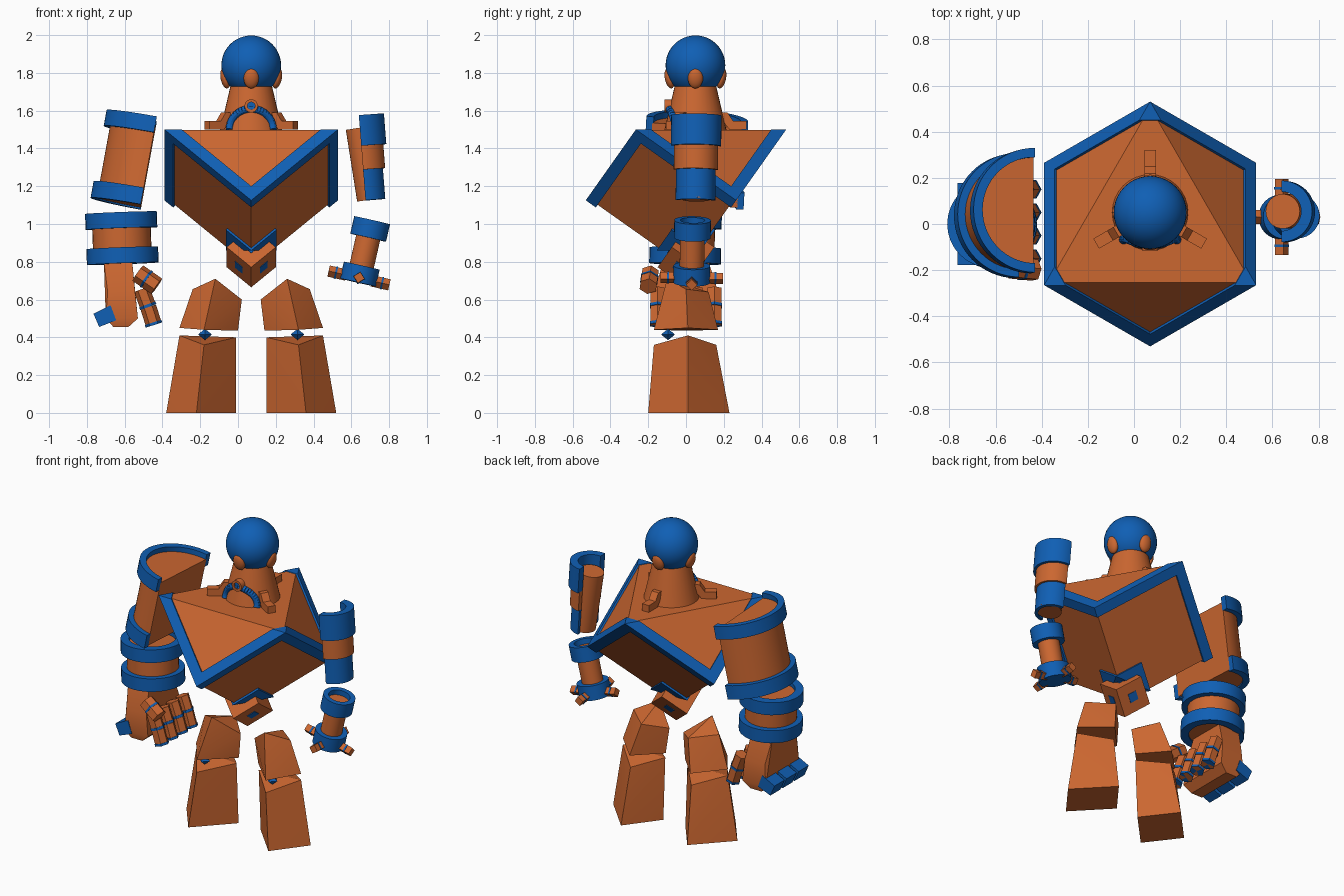
import bpy, bmesh, math
from mathutils import Vector, Matrix

if "Cube" in bpy.data.objects:
    bpy.data.objects.remove(bpy.data.objects["Cube"])


def material(name, rgb):
    m = bpy.data.materials.new(name)
    m.use_nodes = True
    m.diffuse_color = (*rgb, 1)
    m.node_tree.nodes["Principled BSDF"].inputs["Base Color"].default_value = (*rgb, 1)
    return m


ORANGE = material("burnt orange", (0.6, 0.135, 0.03))
BLUE = material("strong blue", (0.005, 0.115, 0.46))
CX = 0.07  # body centre line
NECK = Vector((CX, 0.05, 0))


def finish(name, bm, mat):
    bmesh.ops.remove_doubles(bm, verts=bm.verts, dist=1e-5)
    bmesh.ops.recalc_face_normals(bm, faces=bm.faces)
    mesh = bpy.data.meshes.new(name)
    bm.to_mesh(mesh)
    bm.free()
    mesh.materials.append(mat)
    ob = bpy.data.objects.new(name, mesh)
    bpy.context.collection.objects.link(ob)
    return ob


def hull(name, points, mat):
    bm = bmesh.new()
    bmesh.ops.convex_hull(bm, input=[bm.verts.new(p) for p in points])
    return finish(name, bm, mat)


def prism(name, points, depth, mat):
    bm = bmesh.new()
    face = bm.faces.new([bm.verts.new(p) for p in points])
    new = bmesh.ops.extrude_face_region(bm, geom=[face])["geom"]
    bmesh.ops.translate(bm, vec=depth, verts=[g for g in new if isinstance(g, bmesh.types.BMVert)])
    return finish(name, bm, mat)


def tube(name, p0, p1, r, mat, r_in=0, r_top=None, half=False, out=(1, 0, 0), n=32):
    """Solid, hollow, tapered or half cylinder between two points."""
    p0, p1 = Vector(p0), Vector(p1)
    r_top = r if r_top is None else r_top
    axis = (p1 - p0).normalized()
    side = Vector(out)
    side = (side - axis * side.dot(axis)).normalized()
    other = axis.cross(side)
    sweep = math.pi if half else math.tau
    bm = bmesh.new()
    cols = []
    for i in range(n + 1 if half else n):
        a = sweep * (i / n - 0.5)
        d = side * math.cos(a) + other * math.sin(a)
        cols.append([bm.verts.new(p) for p in
                     (p0 + d * r, p1 + d * r_top, p1 + d * r_in, p0 + d * r_in)])
    if half:
        bm.faces.new(cols[0])
        bm.faces.new(cols[-1])
    pairs = list(zip(cols, cols[1:])) + ([] if half else [(cols[-1], cols[0])])
    for a, b in pairs:
        for k in range(4):
            j = (k + 1) % 4
            bm.faces.new((a[k], a[j], b[j], b[k]))
    return finish(name, bm, mat)


def ball(name, centre, scale, mat, spin=None):
    bm = bmesh.new()
    bmesh.ops.create_uvsphere(bm, u_segments=40, v_segments=24, radius=1)
    m = Matrix.Translation(centre) @ (spin or Matrix()) @ Matrix.Diagonal((*scale, 1))
    bmesh.ops.transform(bm, matrix=m, verts=bm.verts)
    return finish(name, bm, mat)


# Axes of a cube balanced on one corner
H, V = math.sqrt(2 / 3), math.sqrt(1 / 3)
AXES = [Vector((H * math.cos(math.radians(d)), H * math.sin(math.radians(d)), V)) for d in (-90, 150, 30)]


def corner_box(name, lo, hi, base_z, mat, z_min=None, z_max=None):
    bm = bmesh.new()
    pts = [(x, y, z) for x in (lo[0], hi[0]) for y in (lo[1], hi[1]) for z in (lo[2], hi[2])]
    verts = [bm.verts.new(Vector((CX, 0, base_z)) + sum((a * c for a, c in zip(AXES, p)), Vector())) for p in pts]
    bmesh.ops.convex_hull(bm, input=verts)
    for z, sign in ((z_min, -1), (z_max, 1)):
        if z is not None:
            geom = bm.verts[:] + bm.edges[:] + bm.faces[:]
            cut = bmesh.ops.bisect_plane(bm, geom=geom, plane_co=(0, 0, z), plane_no=(0, 0, sign), clear_outer=True)
            edges = [e for e in cut["geom_cut"] if isinstance(e, bmesh.types.BMEdge)]
            bmesh.ops.edgeloop_fill(bm, edges=edges)
    return finish(name, bm, mat)


# Torso: truncated corner cube, zigzag frame and lower socket
A, T, R, S = 0.65, 0.065, 0.012, 0.19
corner_box("torso", [R] * 3, [A - R] * 3, 0.75, ORANGE, 0.865, 1.497)
corner_box("hip_socket", [0] * 3, [S] * 3, 0.75, BLUE, 0.86)
for i in range(3):
    for j, k in (((i + 1) % 3, (i + 2) % 3), ((i + 2) % 3, (i + 1) % 3)):
        lo, hi = [0] * 3, [A] * 3
        lo[j], hi[k] = A - T, T
        corner_box("torso_frame", lo, hi, 0.75, BLUE, None, 1.5)

# Hip cube with square inlays
B = 0.184
corner_box("hip", [0] * 3, [B] * 3, 0.665, ORANGE)
for i in range(3):
    lo, hi = [B / 2 - 0.028] * 3, [B / 2 + 0.028] * 3
    lo[i], hi[i] = -0.003, B + 0.003
    corner_box("hip_inlay", lo, hi, 0.665, BLUE)

# Neck, head and ear pads
tube("neck", NECK + Vector((0, 0, 1.495)), NECK + Vector((0, 0, 1.73)), 0.165, ORANGE, r_top=0.11)
ball("head", NECK + Vector((0, 0, 1.84)), (0.158, 0.158, 0.158), BLUE)
for q in range(4):
    turn = Matrix.Rotation(q * math.pi / 2, 4, "Z")
    ball("ear_pad", NECK + turn @ Vector((0.137, 0, 1.772)), (0.025, 0.04, 0.055), ORANGE,
         turn @ Matrix.Rotation(0.2, 4, "Y"))

# Hooks around the neck base
HOOK = [(.13, 1.59), (.17, 1.59), (.2, 1.545), (.27, 1.545), (.27, 1.5), (.18, 1.5), (.14, 1.55)]
for d in (90, 210, 330):
    turn = Matrix.Rotation(math.radians(d), 4, "Z")
    pts = [NECK + turn @ Vector((r, -0.025, z)) for r, z in HOOK]
    prism("neck_hook", pts, turn @ Vector((0, 0.05, 0)), ORANGE)

# Collar arch wrapped on the neck front, with a round clasp
path = []
for i in range(25):
    a = math.pi * i / 24
    x, z = 0.115 * math.cos(a), 0.11 * math.sin(a)
    path.append(NECK + Vector((x, -math.sqrt((0.165 - 0.235 * z) ** 2 - x * x), 1.5 + z)))
for a, b in zip(path, path[1:]):
    tube("collar_arch", a, b, 0.02, BLUE, out=(0, -1, 0), n=12)
tube("clasp_ring", (CX, -0.06, 1.625), (CX, -0.115, 1.625), 0.035, ORANGE, r_in=0.02)
tube("clasp_centre", (CX, -0.06, 1.625), (CX, -0.105, 1.625), 0.022, BLUE)

# Legs: corner-forward tapered blocks and knee gems, mirrored about the body
SHIN = [(-.38, .01, 0), (-.22, -.2, 0), (-.01, .02, 0), (-.17, .23, 0),
        (-.31, .01, .41), (-.18, -.17, .36), (-.01, 0, .4), (-.15, .16, .36)]
THIGH = [(-.31, .01, .45), (-.18, -.17, .44), (0, .01, .435), (-.15, .17, .44),
         (-.24, 0, .655), (-.12, -.1, .71), (.02, 0, .6), (-.1, .12, .64)]
GEM = [(-.175 + x, -.095 + y, .415 + z) for s in (-1, 1)
       for x, y, z in ((.037 * s, 0, 0), (0, .037 * s, 0), (0, 0, .03 * s))]
for side in ("right", "left"):
    for part, pts, mat in (("shin", SHIN, ORANGE), ("thigh", THIGH, ORANGE), ("knee_gem", GEM, BLUE)):
        hull(side + "_" + part, [(x if side == "right" else 2 * CX - x, y, z) for x, y, z in pts], mat)

# Right upper arm: half cylinder with end bands
lo, hi = Vector((-.515, .035, 1.09)), Vector((-.43, .06, 1.555))
out = (-1, 0, 0)
tube("right_upper_arm", lo.lerp(hi, .02), lo.lerp(hi, .93), 0.237, ORANGE, half=True, out=out)
for a, b in ((0, .19), (.82, 1)):
    tube("right_upper_arm_band", lo.lerp(hi, a), lo.lerp(hi, b), 0.27, BLUE, r_in=0.23, half=True, out=out)

# Right forearm with two bands
lo, hi = Vector((-.61, -.005, .79)), Vector((-.62, 0, 1.06))
tube("right_forearm", lo.lerp(hi, .03), lo.lerp(hi, .9), 0.155, ORANGE)
for a, b in ((0, .31), (.69, 1)):
    tube("right_forearm_band", lo.lerp(hi, a), lo.lerp(hi, b), 0.19, BLUE, r_in=0.14)

# Right hand: palm, knuckle plates, curled fingers
hull("right_palm", [(x, y * w, z) for x0, x1, w, z in
                    ((-.71, -.56, .12, .8), (-.69, -.545, .17, .64), (-.7, -.53, .175, .5), (-.66, -.58, .16, .455))
                    for x in (x0, x1) for y in (-1, 1)], ORANGE)
for y in (-.125, 0, .125):
    hull("right_knuckle", [(x, y + d, z) for x, z in ((-.765, .525), (-.735, .455), (-.645, .49), (-.675, .57))
                           for d in (-.052, .052)], BLUE)
for y in (-.15, -.05, .05, .15):
    chain = [Vector(p) for p in ((-.51, y, .655), (-.475, y, .56), (-.445, y, .465))]
    for a, b in zip(chain, chain[1:]):
        tube("right_finger", a, b, 0.043, ORANGE, n=6)
        tube("right_finger_joint", a.lerp(b, .85), b, 0.046, BLUE, n=6)
a, b = Vector((-.53, -.19, .74)), Vector((-.43, -.2, .67))
tube("right_thumb", a, b, 0.05, ORANGE, n=6)
tube("right_thumb_joint", a.lerp(b, .4), a.lerp(b, .5), 0.053, BLUE, n=6)

# Left upper arm: slim core beside stepped half shells
tube("left_upper_arm_core", (.705, .055, 1.13), (.645, .055, 1.51), 0.075, ORANGE)
lo, hi = Vector((.675, .05, 1.125)), Vector((.64, .055, 1.575))
for a, b, r, mat in ((0, .36, .105, BLUE), (.36, .64, .117, ORANGE), (.64, 1, .133, BLUE)):
    tube("left_upper_arm_shell", lo.lerp(hi, a), lo.lerp(hi, b), r, mat, r_in=0.085, half=True)

# Left forearm: open cuff, shaft, wrist ring and four stub fingers
lo, hi = Vector((.635, .03, .69)), Vector((.71, .035, 1.02))
axis = (hi - lo).normalized()
tube("left_forearm", lo.lerp(hi, .1), lo.lerp(hi, .9), 0.065, ORANGE)
tube("left_cuff", lo.lerp(hi, .72), hi, 0.097, BLUE, r_in=0.065)
tube("left_wrist", lo, lo.lerp(hi, .27), 0.097, BLUE)
across = Vector((axis.z, 0, -axis.x))
for q in range(4):
    d = Matrix.Rotation(q * math.pi / 2, 3, axis) @ across
    p = lo + axis * 0.025
    tube("left_finger", p + d * .07, p + d * .165, 0.03, ORANGE, out=axis, n=4)
    tube("left_finger_joint", p + d * .12, p + d * .13, 0.033, BLUE, out=axis, n=4)

# Smooth round parts, keep edges sharp
bpy.ops.object.select_all(action="DESELECT")
for ob in bpy.context.collection.objects:
    if ob.type == "MESH":
        ob.select_set(True)
        bpy.context.view_layer.objects.active = ob
bpy.ops.object.shade_smooth_by_angle(angle=math.radians(25))
